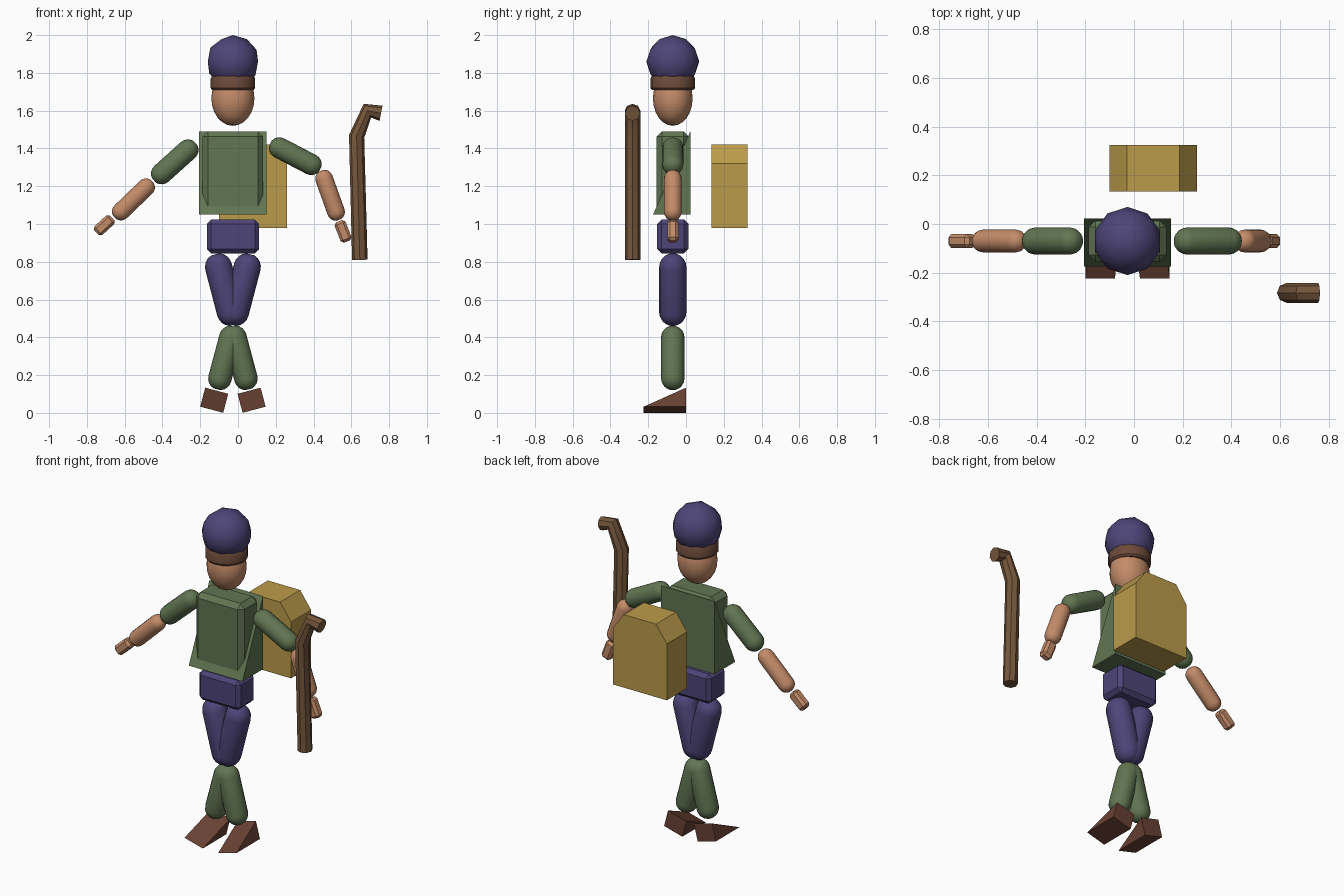
import bpy, bmesh
from math import sin, cos, pi, radians
from mathutils import Vector, Matrix

if "Cube" in bpy.data.objects:
    bpy.data.objects.remove(bpy.data.objects["Cube"])

CX, CY = -0.027, -0.07     # body axis


def material(name, rgb):
    m = bpy.data.materials.new(name)
    m.diffuse_color = (*rgb, 1)
    m.use_nodes = True
    m.node_tree.nodes["Principled BSDF"].inputs["Base Color"].default_value = m.diffuse_color
    return m


PURPLE = material("purple_cloth", (0.075, 0.06, 0.19))
GREEN = material("green_cloth", (0.12, 0.18, 0.085))
SKIN = material("skin", (0.55, 0.26, 0.14))
LEATHER = material("leather", (0.14, 0.052, 0.033))
BAND = material("band_brown", (0.15, 0.068, 0.042))
GOLD = material("gold_canvas", (0.50, 0.33, 0.07))
WOOD = material("wood", (0.18, 0.095, 0.045))


def finish(bm, name, mat, matrix=Matrix(), smooth=True):
    bmesh.ops.transform(bm, matrix=matrix, verts=bm.verts)
    bmesh.ops.recalc_face_normals(bm, faces=bm.faces)
    me = bpy.data.meshes.new(name)
    bm.to_mesh(me)
    bm.free()
    me.materials.append(mat)
    ob = bpy.data.objects.new(name, me)
    bpy.context.collection.objects.link(ob)
    if smooth:
        bpy.ops.object.select_all(action='DESELECT')
        ob.select_set(True)
        bpy.context.view_layer.objects.active = ob
        bpy.ops.object.shade_smooth_by_angle(angle=radians(30))
    return ob


def loft(rings):
    """Skin a list of equal-length point rings and cap both ends."""
    bm = bmesh.new()
    vs = [[bm.verts.new(p) for p in r] for r in rings]
    n = len(rings[0])
    for a, b in zip(vs, vs[1:]):
        for i in range(n):
            j = (i + 1) % n
            bm.faces.new((a[i], a[j], b[j], b[i]))
    bm.faces.new(vs[0][::-1])
    bm.faces.new(vs[-1])
    return bm


def along(a, b):
    """Matrix placing local z along a->b, origin at the middle (a, b are x,z)."""
    a, b = Vector((a[0], CY, a[1])), Vector((b[0], CY, b[1]))
    z = (b - a).normalized()
    y = Vector((0, 1, 0))
    x = y.cross(z)
    rot = Matrix((x, y, z)).transposed().to_4x4()
    return Matrix.Translation((a + b) / 2) @ rot, (b - a).length


def capsule(name, a, b, r, mat):
    m, length = along(a, b)
    rings = []
    for s, steps in ((-1, range(1, 6)), (1, range(5, 0, -1))):
        for k in steps:
            t = pi / 2 * k / 5
            rr, z = r * sin(t), s * (length / 2 + r * cos(t))
            rings.append([(rr * cos(i * pi / 8), rr * sin(i * pi / 8), z) for i in range(16)])
    finish(loft(rings), name, mat, m)


def box(name, size, bevel, mat, matrix):
    bm = bmesh.new()
    bmesh.ops.create_cube(bm, size=1, matrix=Matrix.Diagonal((*size, 1)))
    bmesh.ops.bevel(bm, geom=bm.edges[:], offset=bevel, segments=1, affect='EDGES')
    finish(bm, name, mat, matrix, smooth=False)


def wedge(name, size, mat, matrix):
    """Ramp that is sharp at the front (-y) and tall at the back."""
    w, d, h = (s / 2 for s in size)
    prof = [(-d, -h), (d, -h), (d, h)]
    finish(loft([[(x, y, z) for y, z in prof] for x in (-w, w)]), name, mat, matrix, smooth=False)


# Head, hat and hat band
bm = bmesh.new()
bmesh.ops.create_uvsphere(bm, u_segments=16, v_segments=12, radius=1)
finish(bm, "head", SKIN, Matrix.LocRotScale((CX, CY, 1.665), None, (0.114, 0.105, 0.145)))
bm = bmesh.new()
bmesh.ops.create_icosphere(bm, subdivisions=2, radius=0.14)
finish(bm, "hat", PURPLE, Matrix.Translation((CX, CY, 1.86)))
band = [[(r * cos(i * pi / 8), r * sin(i * pi / 8), z) for i in range(16)]
        for r, z in ((0.11, 1.71), (0.118, 1.72), (0.118, 1.77), (0.11, 1.785))]
finish(loft(band), "hat_band", BAND, Matrix.Translation((CX, CY, 0)))

# Torso, flared tunic and hips
box("torso", (0.32, 0.17, 0.44), 0.028, GREEN, Matrix.Translation((CX, CY, 1.27)))
wedge("tunic", (0.358, 0.197, 0.44), GREEN, Matrix.Translation((CX, -0.076, 1.27)))
box("hips", (0.276, 0.165, 0.178), 0.022, PURPLE, Matrix.Translation((CX, CY, 0.934)))

# Legs and feet, mirrored about the body axis
for side, s in (("left", 1), ("right", -1)):
    capsule(side + "_thigh", (CX + s * 0.076, 0.773), (CX + s * 0.013, 0.532), 0.072, PURPLE)
    capsule(side + "_shin", (CX + s * 0.011, 0.40), (CX + s * 0.069, 0.182), 0.062, GREEN)
    wedge(side + "_foot", (0.126, 0.224, 0.104), LEATHER,
          Matrix.Translation((CX + s * 0.099, -0.112, 0.067)) @ Matrix.Rotation(-s * 0.258, 4, 'Y'))

# Arms: upper arm, forearm, hand (x, z end points)
arms = {
    "right": [(-0.265, 1.392), (-0.405, 1.266), (-0.487, 1.194), (-0.62, 1.066), (-0.668, 1.03), (-0.748, 0.957)],
    "left": [(0.219, 1.403), (0.388, 1.315), (0.456, 1.24), (0.519, 1.064), (0.536, 1.012), (0.576, 0.91)],
}
for side, p in arms.items():
    capsule(side + "_upper_arm", p[0], p[1], 0.056, GREEN)
    capsule(side + "_forearm", p[2], p[3], 0.047, SKIN)
    m, length = along(p[4], p[5])
    box(side + "_hand", (0.062, 0.058, length + 0.006), 0.014, SKIN, m)

# Backpack with chamfered top
pack = [(-0.10, 0.98), (0.26, 0.98), (0.26, 1.32), (0.187, 1.42), (-0.028, 1.42), (-0.10, 1.32)]
finish(loft([[(x, y, z) for x, z in pack] for y in (0.134, 0.325)]), "backpack", GOLD, smooth=False)

# Walking staff with a bent handle
path = [Vector((x, -0.283, z)) for x, z in ((0.645, 0.81), (0.628, 1.464), (0.685, 1.60), (0.757, 1.586))]
Y = Vector((0, 1, 0))
rings = []
for i, p in enumerate(path):
    dirs = [(b - a).normalized() for a, b in zip(path, path[1:])][max(i - 1, 0):i + 1]
    side = Y.cross(sum(dirs, Vector()).normalized())
    rings.append([p + 0.041 * (side * cos(k * pi / 4) + Y * sin(k * pi / 4)) for k in range(8)])
finish(loft(rings), "staff", WOOD, smooth=True)
